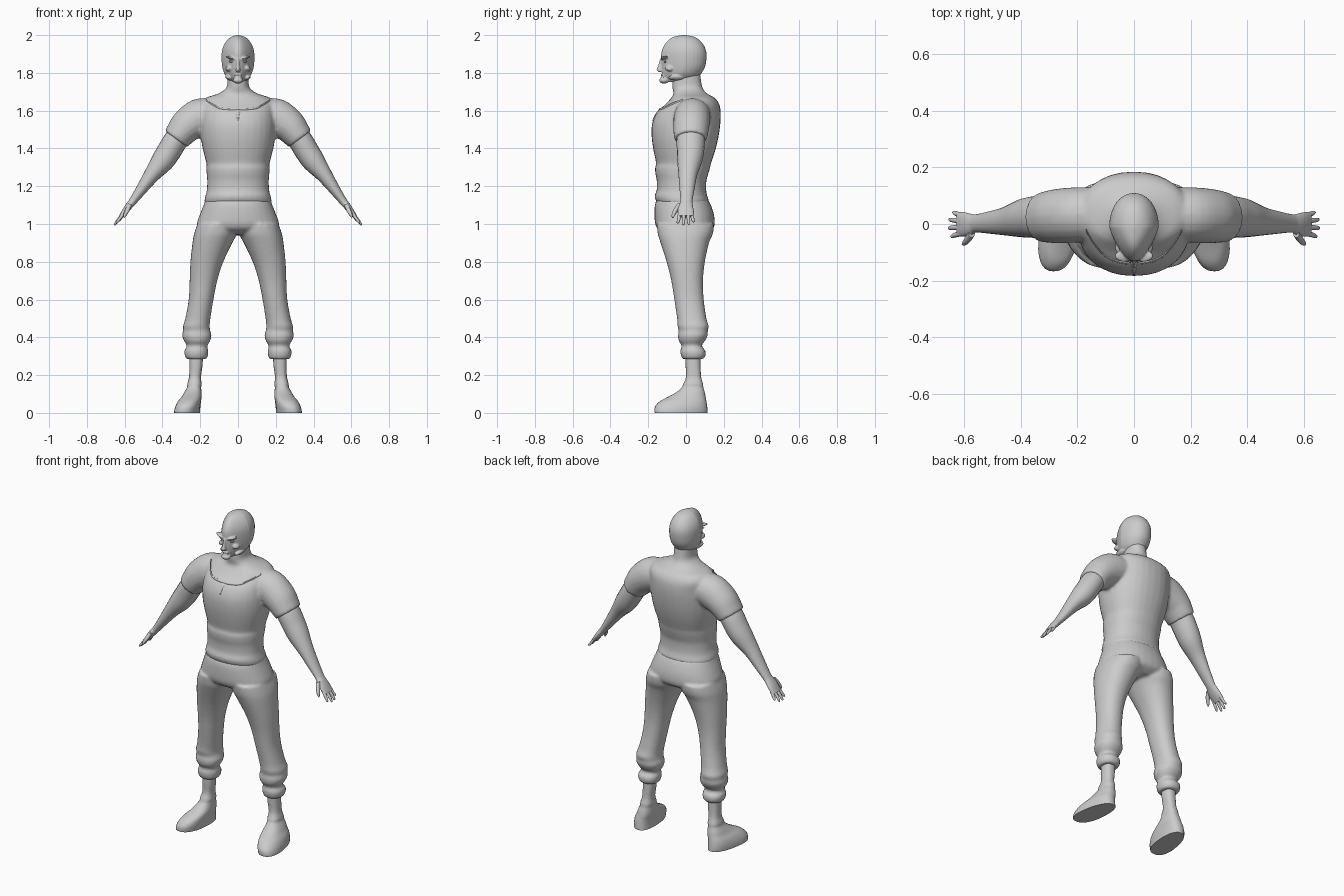
import bpy, bmesh, math
from mathutils import Vector, Matrix

grey = bpy.data.materials.new("light_grey")
grey.diffuse_color = (0.6, 0.6, 0.6, 1)


def spline(rows, steps):
    """Catmull-Rom interpolation of rows of numbers."""
    out = []
    for i in range(len(rows) - 1):
        a, b, c, d = (rows[max(0, min(len(rows) - 1, i + k))] for k in (-1, 0, 1, 2))
        for s in range(steps):
            t = s / steps
            out.append([0.5 * (2 * q + (r - p) * t + (2 * p - 5 * q + 4 * r - w) * t * t
                               + (3 * q - p - 3 * r + w) * t ** 3) for p, q, r, w in zip(a, b, c, d)])
    return out + [list(rows[-1])]


def finish(name, bm, angle=50):
    bmesh.ops.recalc_face_normals(bm, faces=bm.faces)
    me = bpy.data.meshes.new(name)
    bm.to_mesh(me)
    bm.free()
    me.materials.append(grey)
    ob = bpy.data.objects.new(name, me)
    bpy.context.collection.objects.link(ob)
    select(ob)
    bpy.ops.object.shade_smooth_by_angle(angle=math.radians(angle))
    return ob


def select(ob):
    bpy.ops.object.select_all(action='DESELECT')
    ob.select_set(True)
    bpy.context.view_layer.objects.active = ob


def skin(bm, rings, sides, side=1, power=2.0, taper=0.0):
    """Skin (centre, u, v) rings into a closed tube; taper narrows the front."""
    loops = []
    for c, u, v in rings:
        loop = []
        for k in range(sides):
            a = 2 * math.pi * k / sides
            cu, sv = (math.copysign(abs(f) ** (2 / power), f) for f in (math.cos(a), math.sin(a)))
            p = c + u * cu * (1 - taper * max(0, -sv)) + v * sv
            loop.append(bm.verts.new((p.x * side, p.y, p.z)))
        loops.append(loop)
    for a, b in zip(loops, loops[1:]):
        for k in range(sides):
            j = (k + 1) % sides
            bm.faces.new((a[k], a[j], b[j], b[k]))
    bm.faces.new(loops[0])
    bm.faces.new(loops[-1])


def stack(bm, rows, side=1, steps=3, sides=32, power=2.2, taper=0.0):
    """Upright form from rows of z, x0, x1, y0, y1."""
    rings = [(Vector(((a + b) / 2, (c + d) / 2, z)), Vector(((b - a) / 2, 0, 0)),
              Vector((0, (d - c) / 2, 0))) for z, a, b, c, d in spline(rows, steps)]
    skin(bm, rings, sides, side, power, taper)


def limb(bm, rows, side=1, steps=4, sides=20, power=2.0):
    """Sloping limb from rows of x, z, half thickness, y0, y1."""
    pts = spline(rows, steps)
    rings = []
    for i, (x, z, h, a, b) in enumerate(pts):
        p, q = pts[max(0, i - 1)], pts[min(len(pts) - 1, i + 1)]
        d = Vector((q[0] - p[0], 0, q[1] - p[1])).normalized()
        rings.append((Vector((x, (a + b) / 2, z)), Vector((-d.z, 0, d.x)) * h, Vector((0, (b - a) / 2, 0))))
    skin(bm, rings, sides, side, power)


def ball(bm, loc, size, roll=0.0):
    m = Matrix.Translation(loc) @ Matrix.Rotation(roll, 4, 'Y') @ Matrix.Diagonal((*size, 1))
    bmesh.ops.create_uvsphere(bm, u_segments=16, v_segments=10, radius=1, matrix=m)


def fuse(ob, voxel, smooth):
    """Blend overlapping forms into one surface."""
    m = ob.modifiers.new("blend", 'REMESH')
    m.mode, m.voxel_size, m.use_smooth_shade = 'VOXEL', voxel, True
    s = ob.modifiers.new("soften", 'SMOOTH')
    s.factor, s.iterations = 0.5, smooth
    select(ob)
    for n in ("blend", "soften"):
        bpy.ops.object.modifier_apply(modifier=n)
    bpy.ops.object.shade_smooth()


def sym(*rows):
    return [(z, -w, w, a, b) for z, w, a, b in rows]


# shirt: torso, shoulders and neck, blended with short sleeves
bm = bmesh.new()
stack(bm, sym((1.10, .172, -.145, .115), (1.125, .178, -.16, .12), (1.15, .172, -.166, .112),
              (1.18, .165, -.155, .107), (1.23, .163, -.155, .108), (1.265, .166, -.162, .118),
              (1.30, .168, -.164, .128), (1.32, .167, -.158, .132), (1.39, .185, -.172, .155),
              (1.46, .197, -.182, .172), (1.53, .2, -.180, .182), (1.59, .197, -.155, .184),
              (1.635, .195, -.108, .176), (1.668, .17, -.078, .152), (1.69, .105, -.066, .112),
              (1.72, .062, -.072, .088), (1.76, .056, -.072, .08), (1.80, .055, -.05, .075)))
for s in (1, -1):
    limb(bm, [(.13, 1.58, .085, -.06, .13), (.20, 1.565, .1, -.065, .13), (.265, 1.525, .092, -.068, .125),
              (.305, 1.48, .08, -.066, .117), (.328, 1.45, .073, -.062, .11)], s)
shirt = finish("shirt", bm)
fuse(shirt, 0.009, 4)

# trousers: hips and two legs with gathered cuffs
bm = bmesh.new()
stack(bm, sym((.945, .1, -.10, .10), (.97, .19, -.145, .14), (1.0, .217, -.163, .152), (1.05, .202, -.167, .148),
              (1.10, .182, -.165, .132), (1.13, .172, -.155, .115)))
for s in (1, -1):
    stack(bm, [(.285, .168, .272, -.018, .09), (.30, .16, .281, -.026, .103), (.33, .157, .284, -.03, .103),
               (.355, .163, .27, -.022, .082), (.38, .148, .285, -.038, .1), (.41, .14, .296, -.043, .115),
               (.435, .147, .29, -.038, .115), (.46, .15, .291, -.045, .12), (.50, .146, .279, -.047, .108),
               (.60, .13, .261, -.062, .094), (.70, .11, .256, -.078, .09), (.80, .078, .252, -.103, .1),
               (.90, .03, .241, -.135, .122), (.95, .005, .232, -.15, .143), (1.0, .005, .215, -.155, .148)], s)
fuse(finish("trousers", bm), 0.009, 3)

for s, tag in ((1, "left"), (-1, "right")):
    # boots: ankle shaft, foot and flat sole
    bm = bmesh.new()
    stack(bm, [(.31, .185, .257, -.004, .076), (.25, .188, .257, -.002, .077), (.19, .196, .259, 0, .08),
               (.155, .193, .268, -.014, .09), (.135, .195, .27, -.022, .092), (.11, .193, .285, -.05, .099),
               (.085, .192, .30, -.095, .104), (.062, .195, .318, -.138, .108), (.035, .198, .33, -.163, .112),
               (.012, .2, .334, -.167, .114), (0, .2, .334, -.165, .114)], s, power=2.4)
    for v in bm.verts:  # toes point outward, heel is narrow
        low = max(0, 1 - v.co.z / .13)
        t = (v.co.y + .165) / .28
        if low > 0:
            mid = .267 + (.285 - .267) * (1 - 2 * t) * low
            width = 1 - .2 * low * max(0, t - .3)
            v.co.x = s * (mid + (abs(v.co.x) - .267) * width)
    finish(tag + "_boot", bm)

    # bare arm from inside the sleeve to the wrist, flowing into the palm
    bm = bmesh.new()
    limb(bm, [(.27, 1.51, .06, -.045, .095), (.325, 1.45, .064, -.05, .1), (.365, 1.385, .064, -.048, .096),
              (.402, 1.33, .06, -.046, .085), (.455, 1.262, .043, -.04, .06), (.51, 1.185, .03, -.034, .045),
              (.557, 1.12, .021, -.03, .034), (.575, 1.098, .019, -.04, .036), (.597, 1.07, .016, -.044, .041),
              (.62, 1.04, .01, -.042, .042)], s)
    finish(tag + "_arm", bm)

    # four fingers and a thumb
    bm = bmesh.new()
    for y, fan, tip in ((-.033, -.010, .646), (-.011, -.003, .655), (.011, .004, .653), (.031, .009, .64)):
        k = tip - .61
        limb(bm, [(.605, 1.058, .009, y - .010, y + .010), (.61 + k * .5, 1.026, .008, y + fan * .5 - .009, y + fan * .5 + .009),
                  (tip - .005, 1.045 - k, .006, y + fan - .007, y + fan + .007),
                  (tip, 1.04 - k, .002, y + fan - .002, y + fan + .002)], s, 3, 10)
    limb(bm, [(.572, 1.105, .012, -.048, -.018), (.585, 1.075, .012, -.067, -.04), (.597, 1.05, .009, -.076, -.056),
              (.604, 1.033, .003, -.075, -.066)], s, 3, 10)
    finish(tag + "_fingers", bm)

# head: masked skull, jaw, nose, brow and lips in one surface
bm = bmesh.new()
stack(bm, sym((1.752, .03, -.115, .03), (1.77, .052, -.122, .062), (1.795, .072, -.126, .08), (1.83, .083, -.130, .1),
              (1.87, .087, -.132, .108), (1.91, .086, -.130, .108), (1.945, .076, -.116, .095),
              (1.975, .056, -.092, .07), (1.992, .033, -.062, .04), (2.0, .006, -.02, 0)), taper=.4, power=2.1)
ball(bm, (0, -.116, 1.760), (.028, .026, .017))                       # chin
skin(bm, [(Vector((0, y, z)), Vector((w, 0, 0)), Vector((0, d, 0))) for z, y, w, d in
          ((1.875, -.125, .008, .012), (1.84, -.133, .009, .014), (1.815, -.139, .013, .018), (1.805, -.132, .012, .014))], 12)
for z, w in ((1.789, .022), (1.779, .018)):                           # lips
    ball(bm, (0, -.122, z), (w, .012, .0045))
for s in (1, -1):
    ball(bm, (s * .033, -.112, 1.878), (.036, .022, .008), -s * .3)   # brow
    ball(bm, (s * .045, -.085, 1.825), (.022, .025, .016), s * .4)    # cheek
    ball(bm, (s * .05, -.05, 1.775), (.02, .045, .012), -s * .6)      # jaw
head = finish("head", bm)
fuse(head, 0.004, 2)


def front(ob, x, z):
    return ob.ray_cast((x, -1, z), (0, 1, 0))[1]


# eyes set under the brow
bm = bmesh.new()
for s in (1, -1):
    ball(bm, front(head, s * .032, 1.858) + Vector((0, .003, 0)), (.017, .006, .005), -s * .25)
finish("eyes", bm)

# raised neckline seam and short front placket
bm = bmesh.new()


def seam(points, r):
    pts = spline(points, 6)
    rings = [(front(shirt, x, z), Vector((0, r * .7, 0)), Vector((0, 0, r))) for x, z in pts]
    skin(bm, rings, 8)


seam([(-.17, 1.655), (-.13, 1.63), (-.09, 1.612), (0, 1.607), (.09, 1.612), (.13, 1.63), (.17, 1.655)], .007)
rings = [(front(shirt, 0, z), Vector((w, 0, 0)), Vector((0, .004, 0))) for z, w in
         ((1.607, .016), (1.59, .009), (1.57, .006), (1.545, .003))]
skin(bm, rings, 8)
finish("neckline", bm)
